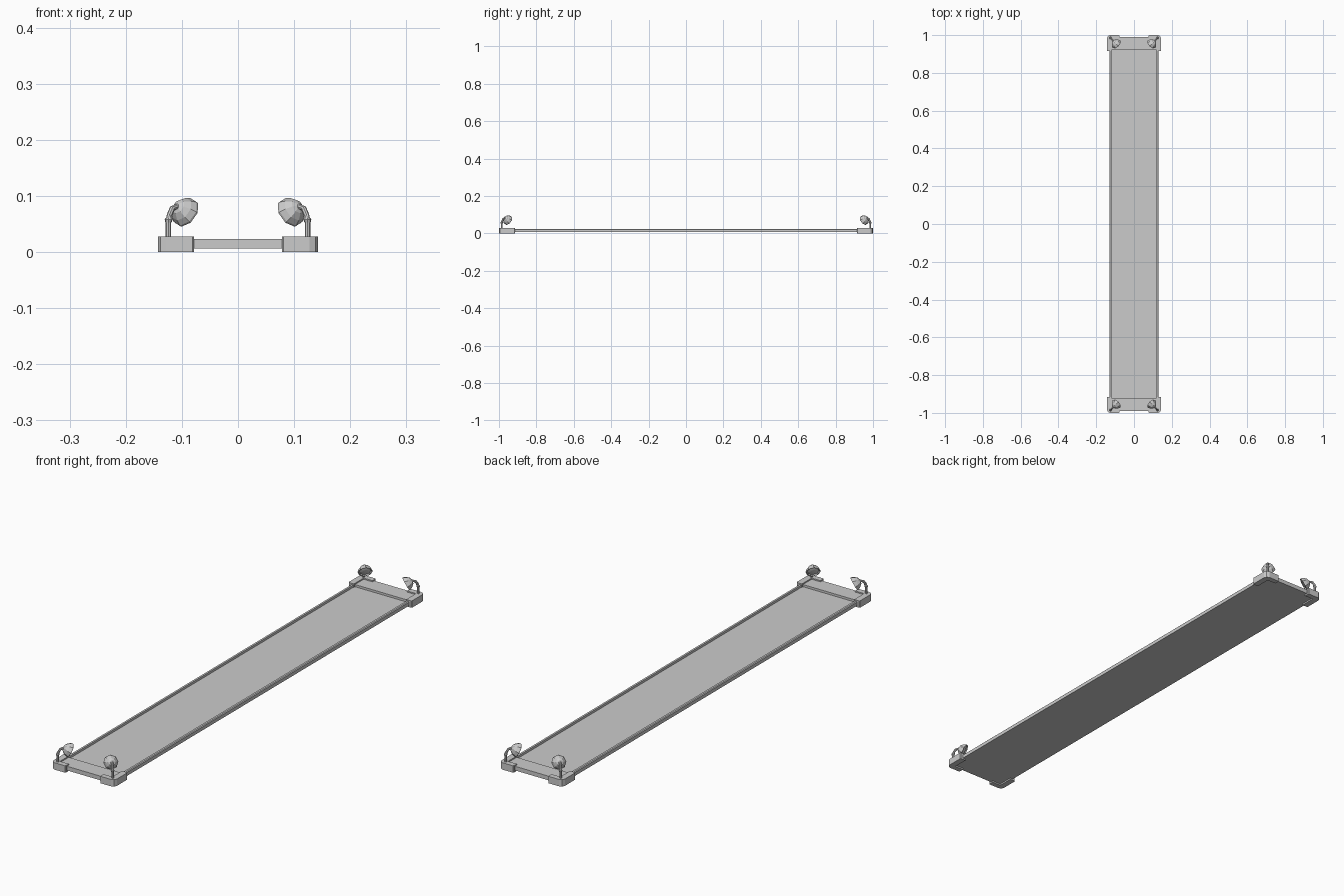
import bpy, bmesh
from mathutils import Vector, Matrix

if "Cube" in bpy.data.objects:
    bpy.data.objects.remove(bpy.data.objects["Cube"])


def finish(bm, name, mirror=(False, False), smooth=False):
    bmesh.ops.recalc_face_normals(bm, faces=bm.faces)
    me = bpy.data.meshes.new(name)
    bm.to_mesh(me)
    bm.free()
    ob = bpy.data.objects.new(name, me)
    bpy.context.collection.objects.link(ob)
    if any(mirror):
        m = ob.modifiers.new("Mirror", 'MIRROR')
        m.use_axis = (mirror[0], mirror[1], False)
        m.use_mirror_merge = False
    return ob


def prism(bm, outline, z0, z1):
    """Extrude a flat outline in x, y from z0 to z1."""
    f = bm.faces.new([bm.verts.new((x, y, z0)) for x, y in outline])
    r = bmesh.ops.extrude_face_region(bm, geom=[f])
    vs = [v for v in r['geom'] if isinstance(v, bmesh.types.BMVert)]
    bmesh.ops.translate(bm, verts=vs, vec=(0, 0, z1 - z0))


def box(bm, x0, x1, y0, y1, z0, z1):
    prism(bm, [(x0, y0), (x1, y0), (x1, y1), (x0, y1)], z0, z1)


def sweep(bm, rings, sides):
    """Join rings given as (centre, direction, radius) and cap both ends."""
    loops = []
    for c, d, r in rings:
        rot = Vector(d).to_track_quat('Z', 'Y').to_matrix()
        step = [Matrix.Rotation(6.283185 * i / sides, 3, 'Z') @ Vector((r, 0, 0))
                for i in range(sides)]
        loops.append([bm.verts.new(Vector(c) + rot @ p) for p in step])
    for a, b in zip(loops, loops[1:]):
        for i in range(sides):
            j = (i + 1) % sides
            bm.faces.new((a[i], a[j], b[j], b[i]))
    bm.faces.new(loops[0])
    bm.faces.new(loops[-1])


BOTH = (True, True)

# long recessed deck
bm = bmesh.new()
box(bm, -0.121, 0.121, -0.925, 0.925, 0.006, 0.014)
finish(bm, "deck")

# raised rails along both long sides, with a chamfered outer edge
bm = bmesh.new()
profile = [(0.120, 0.006), (0.131, 0.006), (0.131, 0.020), (0.128, 0.023), (0.120, 0.023)]
f = bm.faces.new([bm.verts.new((x, -0.985, z)) for x, z in profile])
r = bmesh.ops.extrude_face_region(bm, geom=[f])
bmesh.ops.translate(bm, verts=[v for v in r['geom'] if isinstance(v, bmesh.types.BMVert)],
                    vec=(0, 1.97, 0))
finish(bm, "side_rail", (True, False))

# raised plates at both ends
bm = bmesh.new()
box(bm, -0.121, 0.121, -0.99, -0.922, 0.006, 0.023)
finish(bm, "end_plate", (False, True))

# L-shaped corner brackets, chamfered at the outer corner
bm = bmesh.new()
prism(bm, [(0.078, -0.997), (0.081, -1.0), (0.127, -1.0), (0.138, -0.995),
           (0.143, -0.984), (0.143, -0.918), (0.140, -0.915), (0.118, -0.915),
           (0.118, -0.978), (0.078, -0.978)], 0.0, 0.028)
finish(bm, "corner_bracket", BOTH)

# lamp posts that curve inwards to the lamp heads
aim = Vector((-0.62, 0.62, -0.48)).normalized()
head = Vector((0.098, -0.957, 0.0745))
back = head - aim * 0.018
bm = bmesh.new()
sweep(bm, [((0.124, -0.985, 0.026), (0, 0, 1), 0.005),
           ((0.124, -0.985, 0.054), (0, 0, 1), 0.005),
           ((0.122, -0.983, 0.066), (-0.2, 0.2, 1), 0.005),
           ((0.117, -0.977, 0.078), (-0.5, 0.5, 0.7), 0.005),
           (back + aim * 0.003, (-0.7, 0.7, 0.15), 0.005)], 8)
finish(bm, "lamp_post", BOTH)

# joint collar on each post
bm = bmesh.new()
sweep(bm, [((0.124, -0.985, 0.053), (0, 0, 1), 0.0055),
           ((0.1235, -0.9845, 0.058), (0, 0, 1), 0.0072),
           ((0.122, -0.983, 0.065), (-0.2, 0.2, 1), 0.0055)], 8)
finish(bm, "post_joint", BOTH)

# faceted bell-shaped lamp heads, aimed inwards and down
bm = bmesh.new()
bell = [(-0.018, 0.004), (-0.014, 0.014), (-0.004, 0.023), (0.006, 0.028),
        (0.010, 0.028), (0.010, 0.025), (0.006, 0.022), (0.009, 0.012), (0.010, 0.003)]
sweep(bm, [(head + aim * t, aim, rad) for t, rad in bell], 8)
finish(bm, "lamp_head", BOTH)
